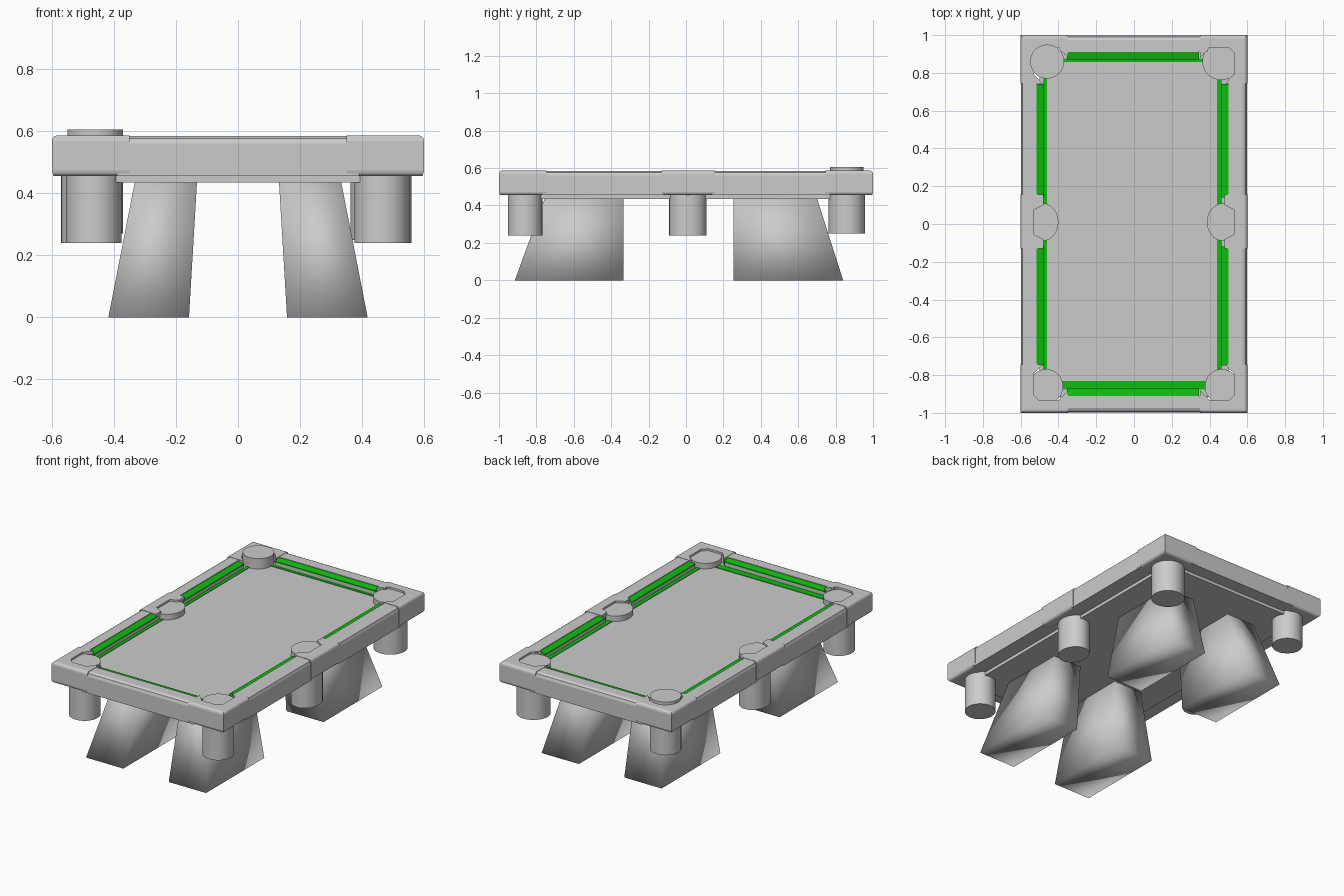
import bpy, bmesh
from mathutils import Vector

if "Cube" in bpy.data.objects:
    bpy.data.objects.remove(bpy.data.objects["Cube"])

green = bpy.data.materials.new("green_cloth")
green.diffuse_color = (0.005, 0.5, 0.005, 1)
green.use_nodes = True
green.node_tree.nodes["Principled BSDF"].inputs["Base Color"].default_value = green.diffuse_color
BED = 0.54


def finish(name, bm, mat=None):
    bmesh.ops.recalc_face_normals(bm, faces=bm.faces)
    me = bpy.data.meshes.new(name)
    bm.to_mesh(me)
    bm.free()
    ob = bpy.data.objects.new(name, me)
    bpy.context.collection.objects.link(ob)
    if mat:
        me.materials.append(mat)
    return ob


def prism(name, pts, axis, lo, hi, mat=None, round_outside=0.0):
    """Extrude a 2D outline along an axis (z: x,y  y: x,z  x: y,z)."""
    place = {'z': lambda a, b, t: (a, b, t),
             'y': lambda a, b, t: (a, t, b),
             'x': lambda a, b, t: (t, a, b)}[axis]
    bm = bmesh.new()
    face = bm.faces.new([bm.verts.new(place(a, b, lo)) for a, b in pts])
    ext = bmesh.ops.extrude_face_region(bm, geom=[face])
    move = Vector(place(0, 0, hi - lo))
    bmesh.ops.translate(bm, vec=move, verts=[v for v in ext['geom']
                        if isinstance(v, bmesh.types.BMVert)])
    if not any(f.verts[0] in face.verts and len(f.verts) == len(pts) for f in bm.faces):
        bm.faces.new([v for v in face.verts])
    if round_outside:
        # soften the long edges on the outer side of the table
        edges = [e for e in bm.edges if
                 abs(e.verts[0].co.z - e.verts[1].co.z) < 1e-4 and
                 (all(abs(v.co.x) > 0.59 for v in e.verts) or
                  all(abs(v.co.y) > 0.99 for v in e.verts))]
        bmesh.ops.bevel(bm, geom=edges, offset=round_outside, segments=3,
                        profile=0.5, affect='EDGES')
    return finish(name, bm, mat)


def box(name, x0, x1, y0, y1, z0, z1, mat=None):
    return prism(name, [(x0, y0), (x1, y0), (x1, y1), (x0, y1)], 'z', z0, z1, mat)


# Bed slab
box("bed", -0.5, 0.5, -0.915, 0.915, 0.435, BED)


# Rail, cushion wall and cushion profiles, measured from the inner rail edge
def rail_set(side, axis, sign, edge, outer, lo, hi, cl, ch):
    def run(name, pts, a, b, mat=None):
        prism(side + name, [(sign * p, z) for p, z in pts], axis, a, b, mat)
    run("_rail", [(edge, 0.455), (outer, 0.455), (outer, 0.560), (outer - 0.006, 0.577),
                  (outer - 0.022, 0.585), (edge, 0.585)], lo, hi)
    i = edge - 0.036
    run("_cushion_wall", [(i, BED - 0.01), (edge + 0.01, BED - 0.01),
                          (edge + 0.01, 0.57), (i, 0.565)], cl, ch)
    run("_cushion", [(i - 0.003, 0.565), (edge + 0.01, 0.565), (edge + 0.01, 0.583),
                     (i - 0.003, 0.572)], cl, ch, green)


for side, s in (("left", -1), ("right", 1)):
    edge = 0.50 if s > 0 else 0.515
    for part, lo, hi, cl, ch in (("front", -0.77, -0.12, -0.75, -0.12),
                                 ("back", 0.14, 0.77, 0.14, 0.74)):
        rail_set(f"{side}_{part}", 'y', s, edge, 0.597, lo, hi, cl, ch)
for side, s in (("front", -1), ("back", 1)):
    rail_set(side, 'x', s, 0.91, 0.997, -0.39, 0.39, -0.355, 0.345)

# Green cloth borders on the bed
c0, c1 = BED - 0.005, BED + 0.003
box("left_cloth", -0.482, -0.46, -0.78, 0.77, c0, c1, green)
box("right_cloth", 0.44, 0.467, -0.78, 0.77, c0, c1, green)
box("front_cloth", -0.40, 0.40, -0.877, -0.832, c0, c1, green)
box("back_cloth", -0.38, 0.38, 0.858, 0.877, c0, c1, green)

# Corner castings and side castings wrapped around the pocket openings
corner = [(0.6, 1), (0.35, 1), (0.35, 0.88), (0.40, 0.935), (0.50, 0.935),
          (0.53, 0.905), (0.53, 0.79), (0.485, 0.745), (0.6, 0.745)]
middle = [(0.6, -0.13), (0.6, 0.155), (0.48, 0.155), (0.48, 0.10),
          (0.53, 0.075), (0.53, -0.055), (0.48, -0.08), (0.48, -0.13)]
for side, sx in (("left", -1), ("right", 1)):
    for end, sy in (("front", -1), ("back", 1)):
        prism(f"{end}_{side}_corner", [(x * sx, y * sy) for x, y in corner],
              'z', 0.455, 0.587, round_outside=0.018)
    prism(f"{side}_middle_casting", [(x * sx, y) for x, y in middle],
          'z', 0.455, 0.587, round_outside=0.018)

# Pockets: name, x, y, x radius, y radius, bottom, top
for name, x, y, rx, ry, z0, z1 in (
        ("front_left", -0.465, -0.86, 0.09, 0.092, 0.24, 0.575),
        ("front_right", 0.465, -0.86, 0.09, 0.092, 0.24, 0.575),
        ("back_left", -0.46, 0.86, 0.09, 0.09, 0.27, 0.605),
        ("back_right", 0.46, 0.86, 0.098, 0.098, 0.25, 0.575),
        ("middle_left", -0.485, 0.01, 0.085, 0.10, 0.24, 0.575),
        ("middle_right", 0.473, 0.01, 0.087, 0.10, 0.24, 0.575)):
    bpy.ops.mesh.primitive_cylinder_add(vertices=32, radius=1, depth=z1 - z0,
                                        location=(x, y, (z0 + z1) / 2))
    pocket = bpy.context.object
    pocket.name = name + "_pocket"
    pocket.scale = (rx, ry, 1)
    bpy.ops.object.transform_apply(location=False, rotation=False, scale=True)
    bpy.ops.object.shade_smooth_by_angle()

# Splayed legs, wide at the foot and leaning out towards the corners
for end, foot, top, inner in (("front", -0.915, -0.755, -0.335),
                              ("back", 0.84, 0.70, 0.255)):
    for side, s in (("left", -1), ("right", 1)):
        bm = bmesh.new()
        rings = []
        for z, xo, xi, yo in ((0, 0.418, 0.158, foot), (0.44, 0.332, 0.132, top)):
            rings.append([bm.verts.new((s * x, y, z)) for x, y in
                          ((xi, inner), (xo, inner), (xo, yo), (xi, yo))])
        bm.faces.new(rings[0])
        bm.faces.new(rings[1])
        for k in range(4):
            n = (k + 1) % 4
            bm.faces.new((rings[0][k], rings[0][n], rings[1][n], rings[1][k]))
        for f in bm.faces:
            f.smooth = True
        finish(f"{end}_{side}_leg", bm)
